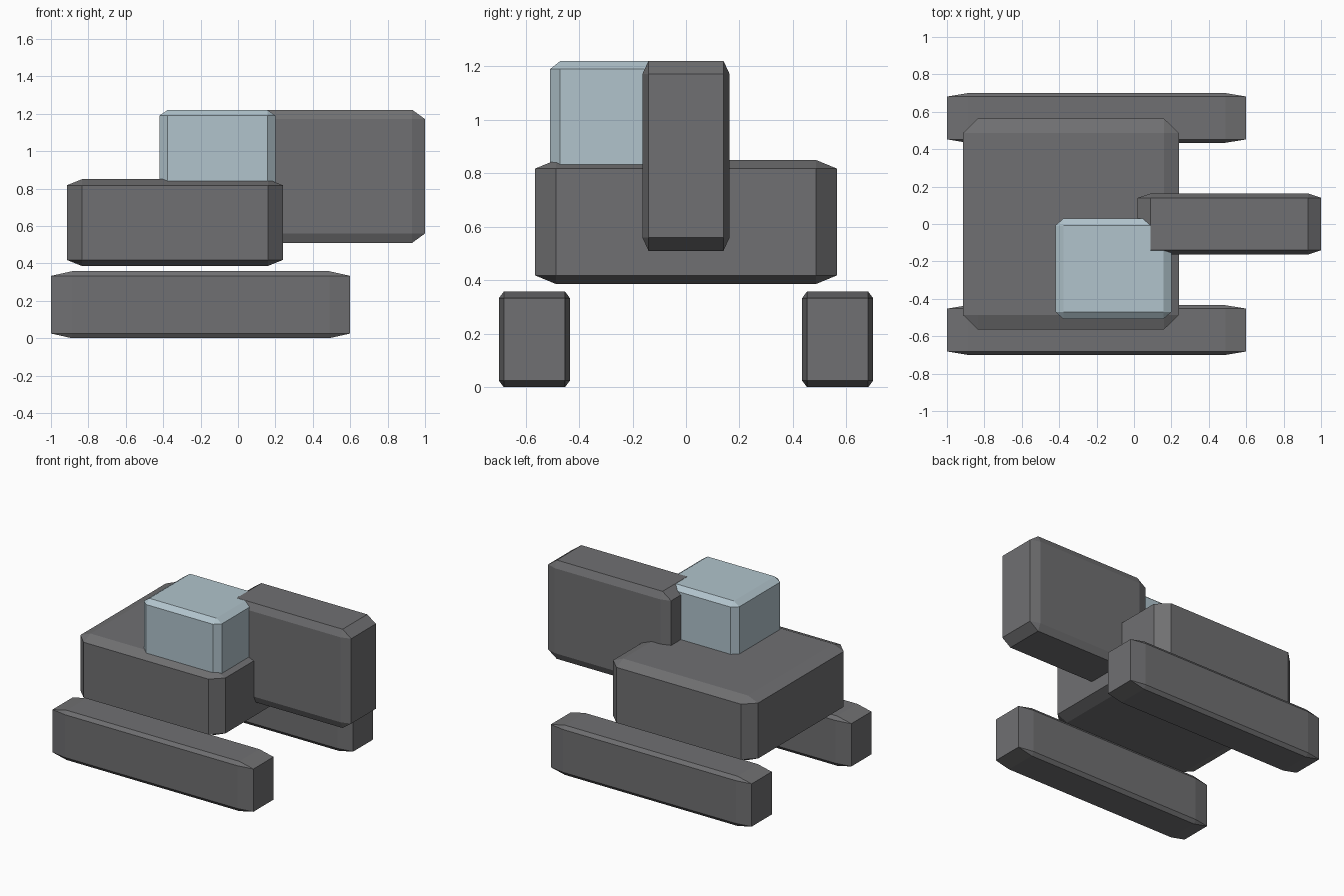
import bpy
import bmesh
from mathutils import Vector

default = bpy.data.objects.get("Cube")
if default:
    bpy.data.objects.remove(default, do_unlink=True)


def material(name, color):
    mat = bpy.data.materials.new(name)
    mat.use_nodes = True
    mat.diffuse_color = color
    mat.node_tree.nodes["Principled BSDF"].inputs["Base Color"].default_value = color
    return mat


grey = material("dark grey", (0.162, 0.162, 0.168, 1))
blue = material("pale blue", (0.44, 0.55, 0.605, 1))


def chamfered_box(name, low, high, mat):
    """Bevelled unit cube stretched to fill the box, so chamfers scale too."""
    low, high = Vector(low), Vector(high)
    bm = bmesh.new()
    bmesh.ops.create_cube(bm, size=1)
    bmesh.ops.bevel(bm, geom=bm.edges[:], offset=0.07, segments=1,
                    affect='EDGES', clamp_overlap=True)
    bmesh.ops.scale(bm, vec=high - low, verts=bm.verts)
    mesh = bpy.data.meshes.new(name)
    bm.to_mesh(mesh)
    bm.free()
    mesh.materials.append(mat)
    obj = bpy.data.objects.new(name, mesh)
    obj.location = (low + high) / 2
    bpy.context.collection.objects.link(obj)
    return obj


# Tracks on both sides
for name, y in (("front_track", -0.567), ("back_track", 0.567)):
    chamfered_box(name, (-1, y - 0.133, 0), (0.6, y + 0.133, 0.358), grey)

# Hull, cab and boom
chamfered_box("hull", (-0.915, -0.565, 0.386), (0.24, 0.565, 0.85), grey)
chamfered_box("cab", (-0.42, -0.508, 0.79), (0.2, 0.03, 1.22), blue)
chamfered_box("boom", (0.02, -0.163, 0.51), (1, 0.163, 1.221), grey)
